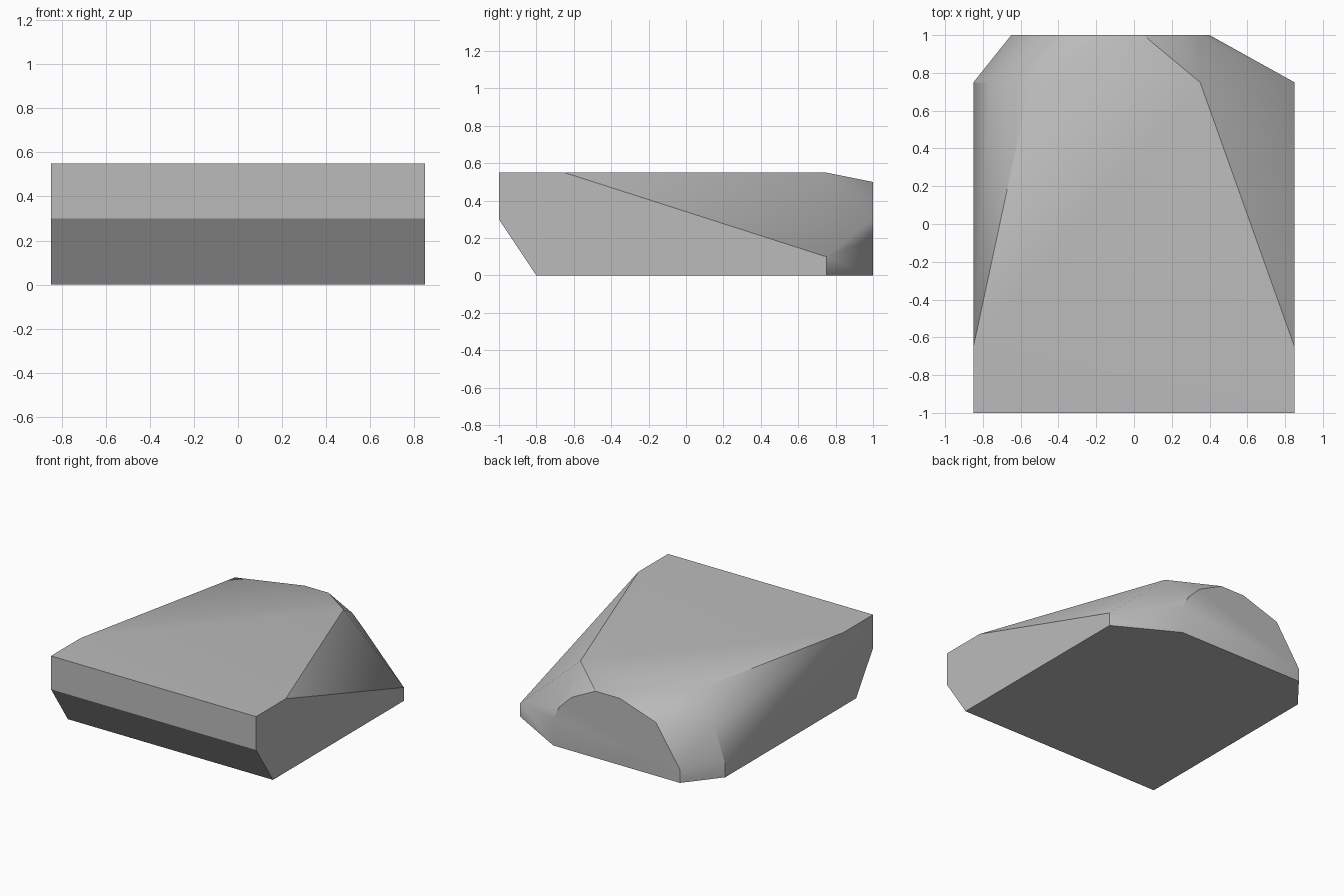
import bpy
import bmesh
import math

# Remove the default object
default = bpy.data.objects.get("Cube")
if default:
    bpy.data.objects.remove(default, do_unlink=True)

# Plain stone grey
grey = bpy.data.materials.new("stone_grey")
grey.use_nodes = True
colour = (0.5, 0.5, 0.5, 1)
grey.diffuse_color = colour
grey.node_tree.nodes["Principled BSDF"].inputs["Base Color"].default_value = colour

W, TOP, REAR, SHOULDER = 0.85, 0.55, 1.0, 0.75

# Corner points; capitals lie on the -x side, lower case on the +x side
points = {}
for side, names in ((-W, "ABCDEF"), (W, "abcdef")):
    outline = [(-0.8, 0), (-1, 0.3), (-1, TOP), (-0.65, TOP),
               (SHOULDER, 0.1), (SHOULDER, 0)]
    for name, (y, z) in zip(names, outline):
        points[name] = (side, y, z)

# Cross-section where the sides begin to turn in
for name, x, z in (("G", -0.55, TOP), ("H", -0.76, 0.36), ("g", 0.35, TOP)):
    points[name] = (x, SHOULDER, z)

# Rounded outline of the back face, from -x over the top to +x
arch = [(-0.65, 0), (-0.65, 0.1), (-0.45, 0.4), (-0.15, 0.5), (0.05, 0.5),
        (0.25, 0.4), (0.35, 0.3), (0.4, 0.2), (0.4, 0)]
for name, (x, z) in zip("PQRSTUVXY", arch):
    points[name] = (x, REAR, z)

faces = [
    "AafYPF", "ABba", "BCcb",            # underside, front chamfer, front
    "CcdgGD", "ABCDEF", "abcdef",        # top and upright sides
    "DGH", "DHE", "dge",                 # sloping flanks
    "GgTS", "GSR", "GRH", "HRQ", "HQE",  # rear shoulder on the -x side
    "gTU", "gUV", "gVe", "eVX",          # rear shoulder on the +x side
    "EQPF", "eXYf", "PQRSTUVXY",         # rear corner chamfers, back face
]

bm = bmesh.new()
verts = {name: bm.verts.new(co) for name, co in points.items()}
for face in faces:
    bm.faces.new([verts[name] for name in face])
bmesh.ops.recalc_face_normals(bm, faces=bm.faces)
mesh = bpy.data.meshes.new("carved_block")
bm.to_mesh(mesh)
bm.free()
mesh.materials.append(grey)

block = bpy.data.objects.new("carved_block", mesh)
bpy.context.collection.objects.link(block)
for other in bpy.context.selected_objects:
    other.select_set(False)
block.select_set(True)
bpy.context.view_layer.objects.active = block
bpy.ops.object.shade_smooth_by_angle(angle=math.radians(30))
